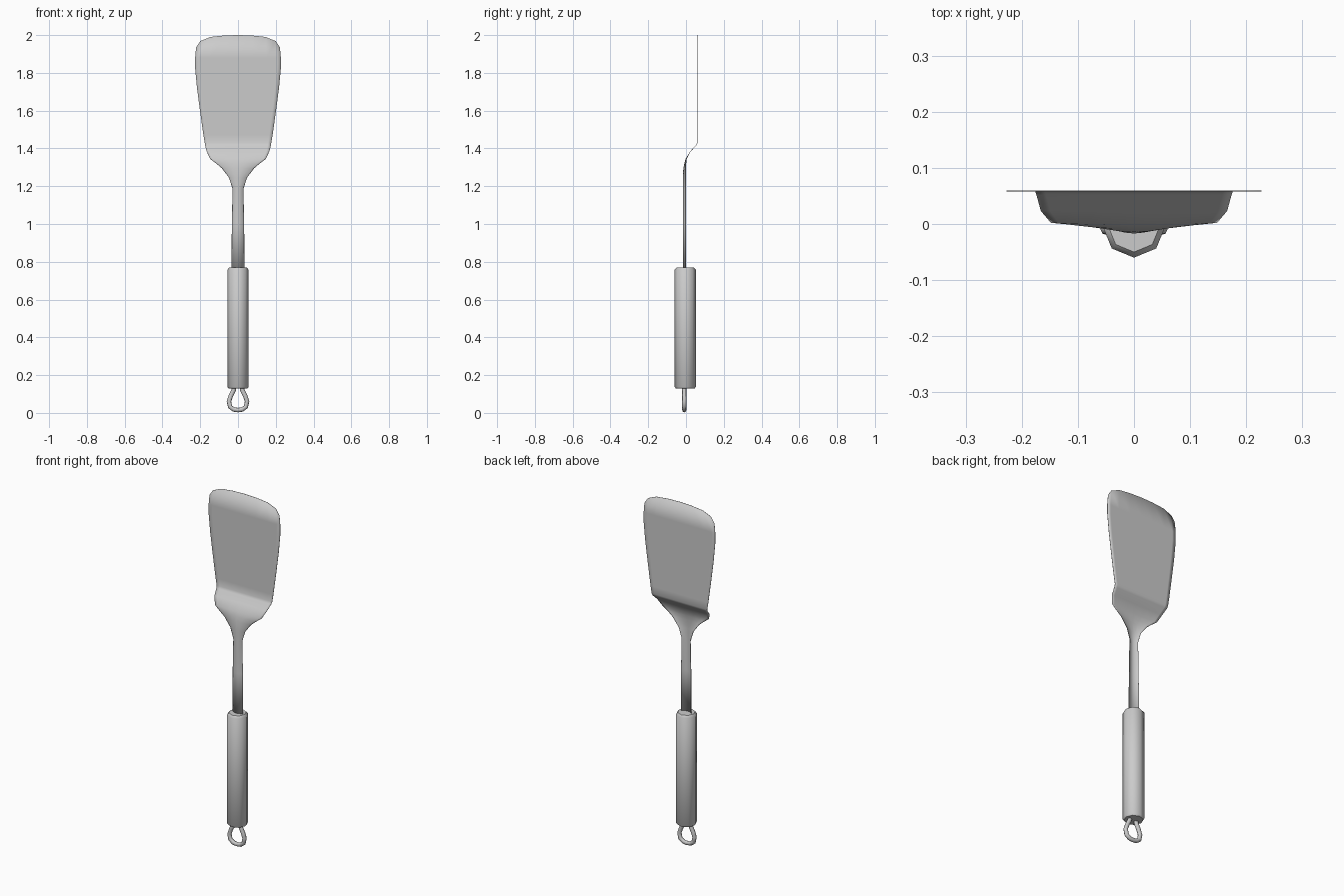
import bpy, bmesh, math

if "Cube" in bpy.data.objects:
    bpy.data.objects.remove(bpy.data.objects["Cube"])


def make_object(name, bm, angle):
    bmesh.ops.recalc_face_normals(bm, faces=bm.faces)
    mesh = bpy.data.meshes.new(name)
    bm.to_mesh(mesh)
    bm.free()
    ob = bpy.data.objects.new(name, mesh)
    bpy.context.collection.objects.link(ob)
    bpy.ops.object.select_all(action='DESELECT')
    ob.select_set(True)
    bpy.context.view_layer.objects.active = ob
    bpy.ops.object.shade_smooth_by_angle(angle=math.radians(angle))
    return ob


def bridge(bm, rows, closed=False):
    n = len(rows[0])
    for a, b in zip(rows, rows[1:]):
        for i in range(n if closed else n - 1):
            j = (i + 1) % n
            bm.faces.new((a[i], a[j], b[j], b[i]))


# Blade and neck: one pressed sheet (z, half width, y at centre, y at edge)
stations = [
    (0.75, .034, -.016, -.001), (1.00, .032, -.016, -.001),
    (1.185, .028, -.016, -.001), (1.245, .047, -.016, -.001),
    (1.295, .085, -.013, .000), (1.32, .115, -.008, .000),
    (1.345, .148, -.001, .003), (1.385, .166, .024, .024),
    (1.415, .174, .053, .053), (1.428, .176, .059, .059),
    (1.47, .183, .059, .059), (1.605, .202, .059, .059),
    (1.72, .217, .059, .059), (1.825, .227, .059, .059),
    (1.88, .227, .059, .059), (1.94, .222, .059, .059)]
half = [(0, 2.0), (.33, 1.998), (.66, 1.99), (.9, 1.968), (1, 1.935)]
columns = [(-t, z) for t, z in half[:0:-1]] + half
bm = bmesh.new()
rows = []
for k, (z, w, yc, ye) in enumerate(stations):
    last = k == len(stations) - 1
    rows.append([bm.verts.new((t * w, yc + (ye - yc) * t * t,
                               tip if last else z)) for t, tip in columns])
bridge(bm, rows)
blade = make_object("blade_and_neck", bm, 50)
sheet = blade.modifiers.new("thickness", 'SOLIDIFY')
sheet.thickness = 0.002
sheet.offset = 0

# Handle: eight-sided grip with chamfered ends
bm = bmesh.new()
rows = []
for z, r in [(.13, .05), (.138, .056), (.758, .056), (.77, .046)]:
    rows.append([bm.verts.new((r * math.cos(i * math.pi / 4),
                               -.004 + r * math.sin(i * math.pi / 4), z))
                 for i in range(8)])
bridge(bm, rows, closed=True)
bm.faces.new(rows[0])
bm.faces.new(rows[-1])
make_object("handle", bm, 46)

# Hanging loop: teardrop wire whose ends enter the handle
side = [(.018, .15), (.023, .12), (.038, .09), (.048, .062), (.042, .032), (.022, .018)]
path = [(-x, z) for x, z in side] + [(0, .015)] + side[::-1]
bm = bmesh.new()
rows = []
for k, (x, z) in enumerate(path):
    a, b = path[max(k - 1, 0)], path[min(k + 1, len(path) - 1)]
    dx, dz = b[0] - a[0], b[1] - a[1]
    d = math.hypot(dx, dz)
    ring = []
    for i in range(8):
        u = .012 * math.cos(i * math.pi / 4)
        v = .011 * math.sin(i * math.pi / 4)
        ring.append(bm.verts.new((x - dz / d * u, -.009 + v, max(0, z + dx / d * u))))
    rows.append(ring)
bridge(bm, rows, closed=True)
bm.faces.new(rows[0])
bm.faces.new(rows[-1])
make_object("hanging_loop", bm, 60)
